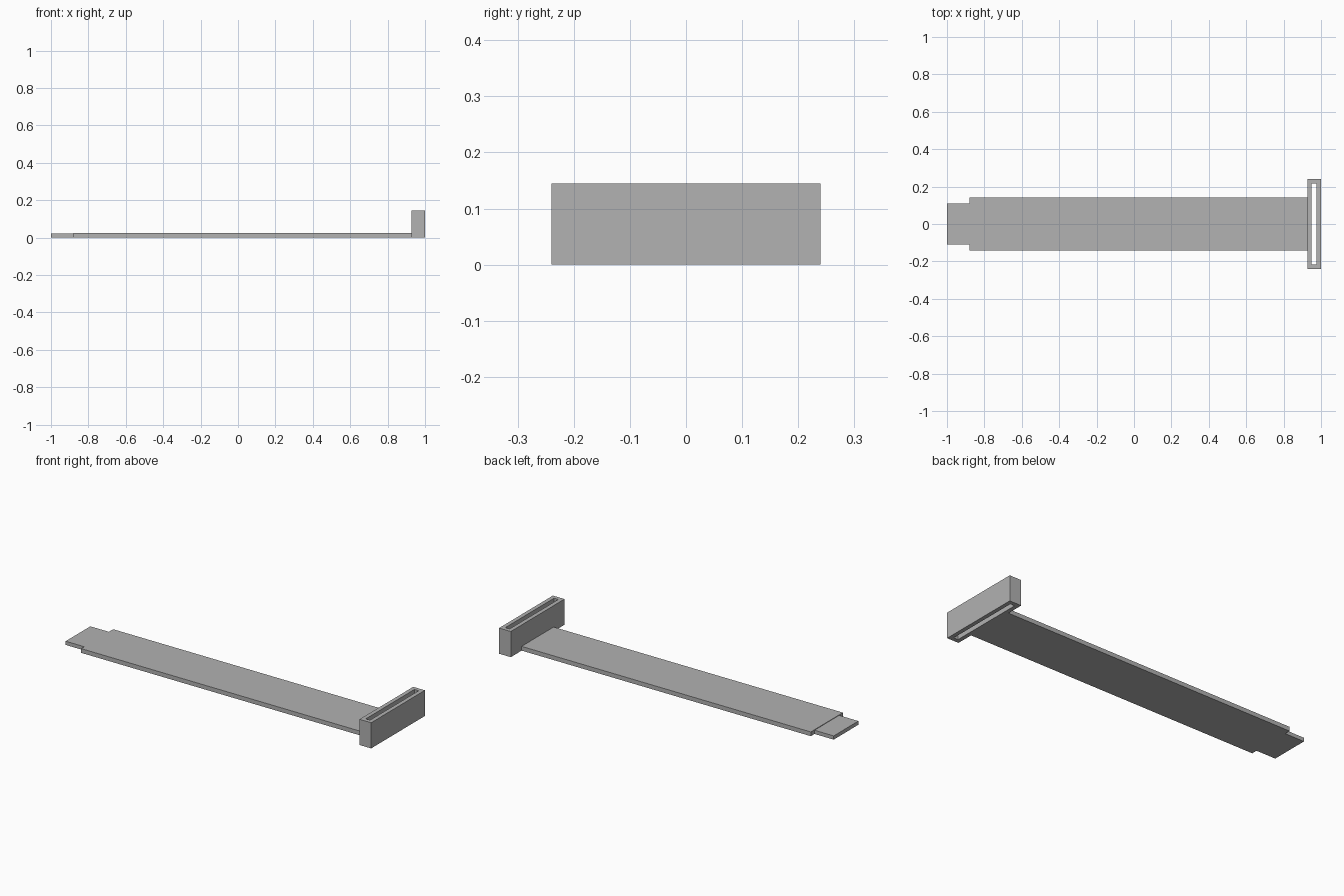
import bpy
import bmesh

cube = bpy.data.objects.get("Cube")
if cube:
    bpy.data.objects.remove(cube, do_unlink=True)

# One plain grey for everything
GREY = (0.445, 0.445, 0.445, 1.0)
grey = bpy.data.materials.new("plain grey")
grey.use_nodes = True
grey.diffuse_color = GREY
grey.node_tree.nodes["Principled BSDF"].inputs["Base Color"].default_value = GREY


def add_object(name, bm):
    bmesh.ops.recalc_face_normals(bm, faces=bm.faces)
    mesh = bpy.data.meshes.new(name)
    bm.to_mesh(mesh)
    bm.free()
    mesh.materials.append(grey)
    obj = bpy.data.objects.new(name, mesh)
    bpy.context.collection.objects.link(obj)
    return obj


def rectangle(bm, x0, x1, half_y, z):
    corners = ((x0, -half_y), (x1, -half_y), (x1, half_y), (x0, half_y))
    return [bm.verts.new((x, y, z)) for x, y in corners]


def join_loops(bm, a, b):
    n = len(a)
    for i in range(n):
        j = (i + 1) % n
        bm.faces.new((a[i], a[j], b[j], b[i]))


def slab(name, x0, x1, half_y, height):
    bm = bmesh.new()
    low = rectangle(bm, x0, x1, half_y, 0)
    high = rectangle(bm, x0, x1, half_y, height)
    bm.faces.new(low)
    bm.faces.new(high)
    join_loops(bm, low, high)
    return add_object(name, bm)


def slotted_block(name, x0, x1, half_y, height, wall):
    bm = bmesh.new()
    loops = [
        rectangle(bm, x0, x1, half_y, 0),
        rectangle(bm, x0, x1, half_y, height),
        rectangle(bm, x0 + wall, x1 - wall, half_y - wall, height),
        rectangle(bm, x0 + wall, x1 - wall, half_y - wall, 0),
    ]
    for i in range(4):
        join_loops(bm, loops[i], loops[(i + 1) % 4])
    return add_object(name, bm)


# Long strap, its thinner narrow tongue, and the upright slotted end block
slab("strap", -0.88, 0.927, 0.143, 0.024)
slab("tongue", -1.0, -0.88, 0.11, 0.021)
slotted_block("slotted_end_block", 0.927, 1.0, 0.24, 0.145, 0.023)
